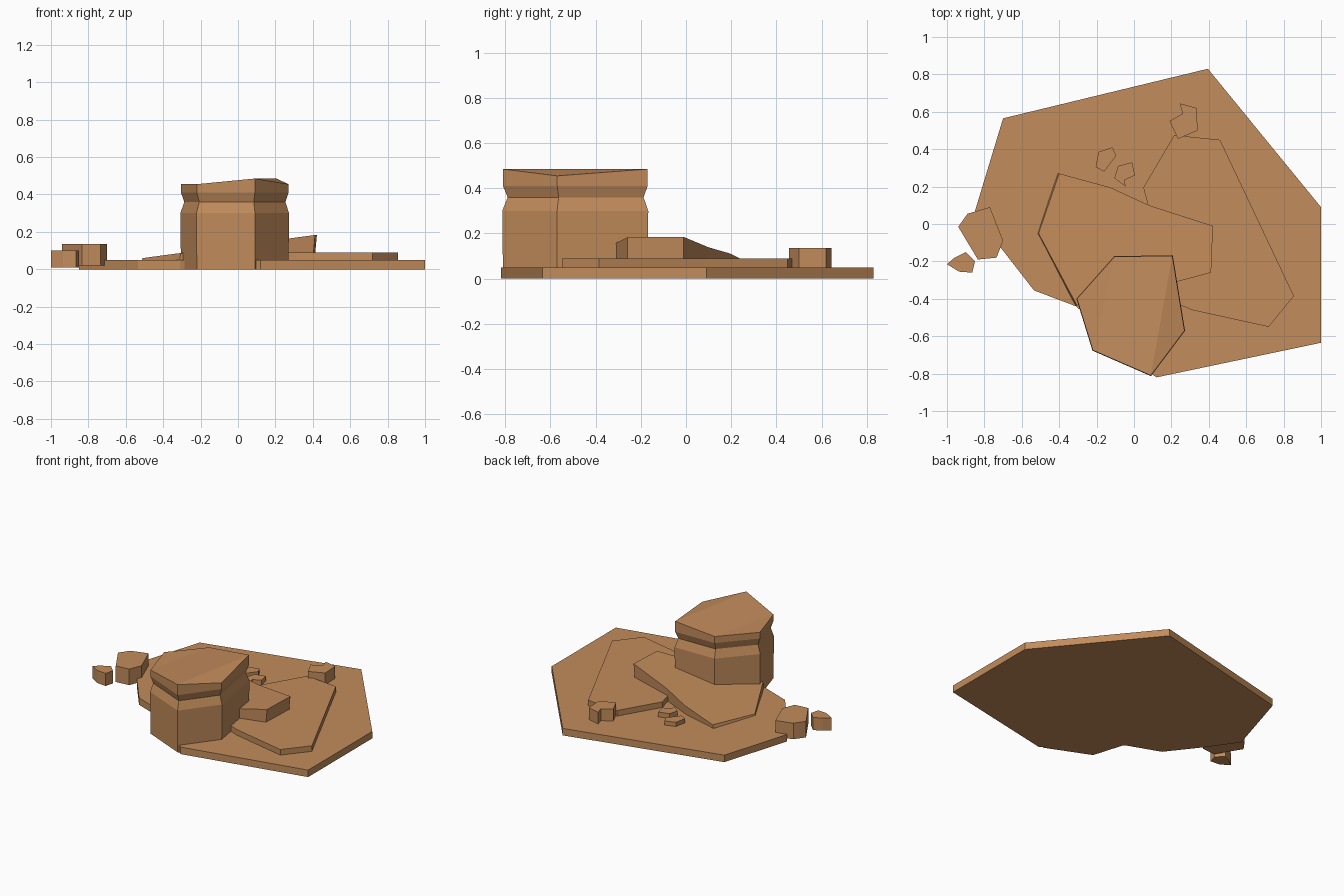
import bpy
import bmesh

default_cube = bpy.data.objects.get("Cube")
if default_cube:
    bpy.data.objects.remove(default_cube, do_unlink=True)

# Single sandstone colour
SANDSTONE = (.54, .262, .105, 1)
stone = bpy.data.materials.new("sandstone brown")
stone.use_nodes = True
stone.diffuse_color = SANDSTONE
shader = stone.node_tree.nodes["Principled BSDF"]
shader.inputs["Base Color"].default_value = SANDSTONE
shader.inputs["Roughness"].default_value = .9


def finish(name, bm):
    """Turn a bmesh into a flat shaded stone object."""
    bmesh.ops.recalc_face_normals(bm, faces=bm.faces)
    mesh = bpy.data.meshes.new(name)
    bm.to_mesh(mesh)
    bm.free()
    mesh.materials.append(stone)
    stone_object = bpy.data.objects.new(name, mesh)
    bpy.context.collection.objects.link(stone_object)
    return stone_object


def bridge(bm, lower, upper):
    """Join two rings of vertices with side walls."""
    count = len(lower)
    for i in range(count):
        j = (i + 1) % count
        bm.faces.new((lower[i], lower[j], upper[j], upper[i]))


def slab(name, outline, bottom, top, slope=0, lean=0):
    """Raise an outline into a block; slope tilts its top along x."""
    bm = bmesh.new()
    lower = [bm.verts.new((x - lean, y, bottom)) for x, y in outline]
    upper = [bm.verts.new((x, y, top + slope * x)) for x, y in outline]
    bm.faces.new(lower)
    bm.faces.new(upper)
    bridge(bm, lower, upper)
    return finish(name, bm)


# Ground plate
slab("ground_plate",
     [(-.7, .565), (.395, .83), (1, .09), (1, -.635), (.12, -.82),
      (.085, -.795), (-.31, -.44), (-.535, -.355), (-.71, -.13), (-.85, .07)],
     bottom=0, top=.05)

# Thin terrace lying on the plate
slab("terrace",
     [(.05, .195), (.215, .475), (.46, .45), (.855, -.385), (.72, -.55),
      (.31, -.46), (.24, -.43), (.1, -.3), (.075, .1)],
     bottom=.04, top=.09)

# Tilted slab rising towards the left side
slab("tilted_slab",
     [(-.4, .27), (-.125, .195), (.08, .1), (.422, -.01), (.412, -.26),
      (.225, -.31), (0, -.4), (-.305, -.435), (-.34, -.37), (-.51, -.05)],
     bottom=.02, top=.128, slope=.134, lean=.015)

# Tall rock: stacked rings with a pinched neck and a folded cap
rock_outline = [(-.22, -.675), (.09, -.81), (.27, -.57),
                (.205, -.17), (-.105, -.175), (-.305, -.4)]
cap_heights = [.455, .485, .455, .485, .457, .455]
centre_x, centre_y = -.01, -.467
rings = [(0, 1), (.3, 1.01), (.36, .94), (.41, 1)]

bm = bmesh.new()
stack = []
for height, scale in rings:
    stack.append([bm.verts.new((centre_x + (x - centre_x) * scale,
                                centre_y + (y - centre_y) * scale, height))
                  for x, y in rock_outline])
stack.append([bm.verts.new((x, y, z))
              for (x, y), z in zip(rock_outline, cap_heights)])
for lower, upper in zip(stack, stack[1:]):
    bridge(bm, lower, upper)
bm.faces.new(stack[0])
a, b, c, d, e, f = stack[-1]
for cap_face in ((b, c, d), (a, b, d, e), (a, e, f)):
    bm.faces.new(cap_face)
finish("tall_rock", bm)

# Loose stones: outline, bottom and top
loose_stones = {
    "large_side_stone": (
        [(-.77, .09), (-.89, .055), (-.94, -.015), (-.835, -.19),
         (-.735, -.18), (-.7, -.09)], .02, .135),
    "small_side_stone": (
        [(-.9, -.15), (-.96, -.18), (-1, -.215), (-.935, -.255),
         (-.865, -.26), (-.85, -.2)], .01, .1),
    "back_stone": (
        [(.245, .645), (.335, .62), (.34, .5), (.235, .455),
         (.19, .55), (.26, .59)], .04, .135),
    "flat_pebble": (
        [(-.19, .385), (-.115, .41), (-.095, .365), (-.16, .28),
         (-.205, .305)], .04, .08),
    "notched_pebble": (
        [(-.085, .31), (-.01, .33), (.005, .26), (-.05, .235),
         (-.045, .2), (-.105, .245)], .04, .085),
}
for name, (outline, bottom, top) in loose_stones.items():
    slab(name, outline, bottom, top)
